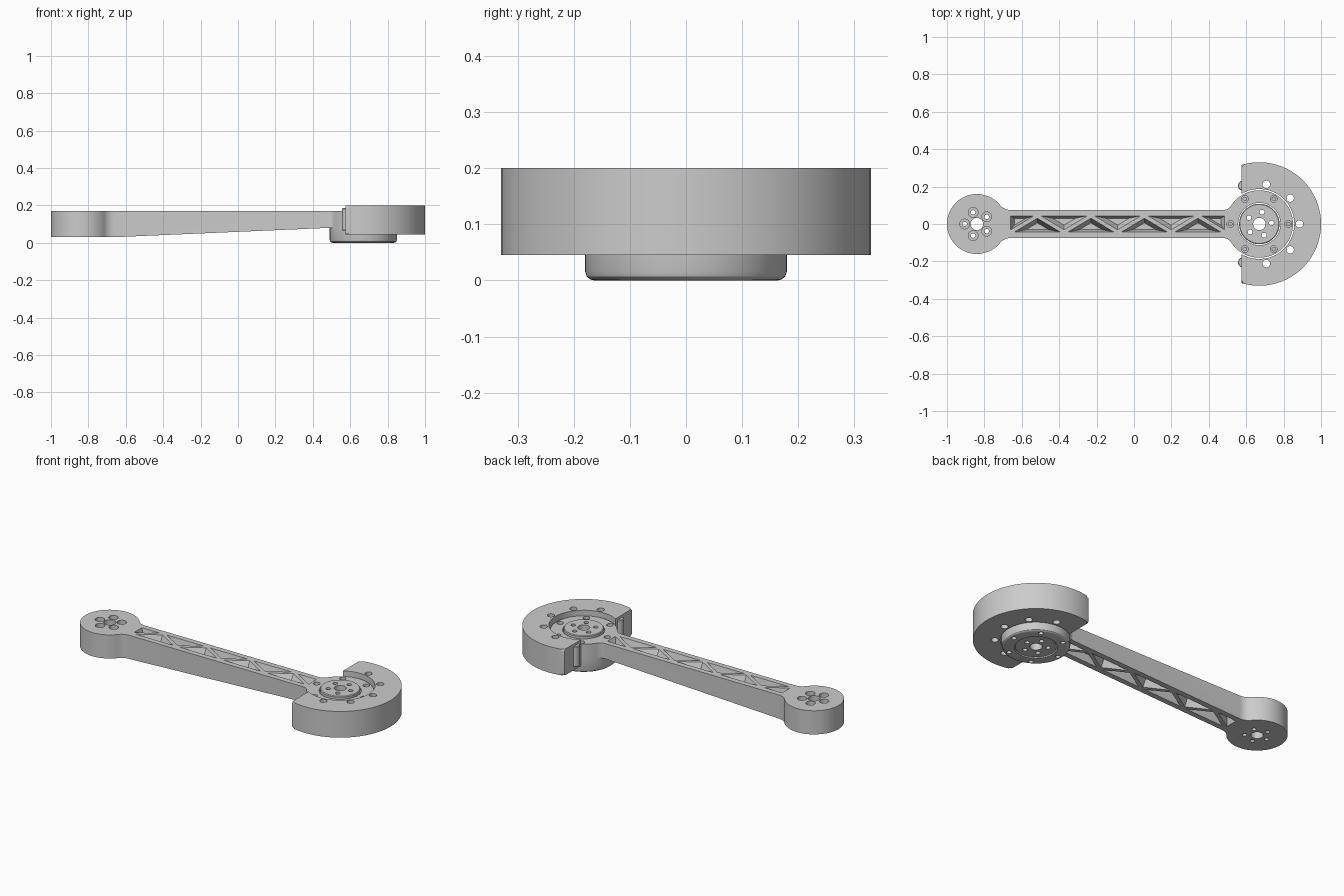
import bpy, bmesh
from math import cos, sin, pi, radians, sqrt, atan2

if "Cube" in bpy.data.objects:
    bpy.data.objects.remove(bpy.data.objects["Cube"])

CX, HX = -0.84, 0.67          # centres of the small end and of the hub
TOP, HALF = 0.17, 0.075       # top and half width of the beam


def finish(name, bm):
    bmesh.ops.recalc_face_normals(bm, faces=bm.faces)
    me = bpy.data.meshes.new(name)
    bm.to_mesh(me)
    bm.free()
    ob = bpy.data.objects.new(name, me)
    bpy.context.collection.objects.link(ob)
    return ob


def loft(bm, loops, closed=False):
    """Skin equal-length loops of points; cap the ends unless closed."""
    rows = [[bm.verts.new(p) for p in lp] for lp in loops]
    n = len(rows[0])
    pairs = list(zip(rows, rows[1:])) + ([(rows[-1], rows[0])] if closed else [])
    for a, b in pairs:
        for i in range(n):
            j = (i + 1) % n
            bm.faces.new((a[i], a[j], b[j], b[i]))
    if not closed:
        bm.faces.new(rows[0])
        bm.faces.new(rows[-1])


def lathe(bm, prof, x, y=0, n=32, closed=False):
    loft(bm, [[(x + r * cos(2 * pi * k / n), y + r * sin(2 * pi * k / n), z)
               for k in range(n)] for r, z in prof], closed)


def polar(cx, r, count, start):
    return [(cx + r * cos(radians(start) + 2 * pi * k / count),
             r * sin(radians(start) + 2 * pi * k / count)) for k in range(count)]


def arc(cx, cy, r, a0, a1, n):
    return [(cx + r * cos(a0 + (a1 - a0) * k / n), cy + r * sin(a0 + (a1 - a0) * k / n))
            for k in range(n + 1)]


def cut(ob, bm):
    cutter = finish("cutter", bm)
    cutter.hide_render = True
    mod = ob.modifiers.new("cut", 'BOOLEAN')
    mod.operation, mod.solver, mod.object = 'DIFFERENCE', 'EXACT', cutter
    bpy.context.view_layer.objects.active = ob
    bpy.ops.object.modifier_apply(modifier=mod.name)
    bpy.data.objects.remove(cutter)


def smooth(ob):
    for p in ob.data.polygons:
        p.use_smooth = True
    ob.data.set_sharp_from_angle(angle=radians(30))


# Arm: two round ends joined by a beam with filleted necks
def neck(cx, R, f, side):
    fx, fy = cx + side * sqrt((R + f) ** 2 - (HALF + f) ** 2), HALF + f
    return fx, fy, atan2(fy, fx - cx)

fx1, fy1, t1 = neck(CX, 0.16, 0.07, 1)
fx2, fy2, t2 = neck(HX, 0.18, 0.05, -1)
upper = arc(HX, 0, 0.18, 0, t2, 32)
upper += arc(fx2, fy2, 0.05, t2 - pi, -pi / 2, 8)[1:]
upper += arc(fx1, fy1, 0.07, -pi / 2, t1 - pi, 8)
upper += arc(CX, 0, 0.16, t1, pi, 32)[1:]
outline = upper + [(x, -y) for x, y in reversed(upper[1:-1])]
bm = bmesh.new()
loft(bm, [[(x, y, z) for x, y in outline] for z in (0.03, TOP)])
arm = finish("arm", bm)

# Sloped underside
bm = bmesh.new()
slope = [(-0.66, 0.03), (0.49, 0.08), (1.2, 0.08), (1.2, -0.2), (-0.66, -0.2)]
loft(bm, [[(x, y, z) for x, z in slope] for y in (-0.5, 0.5)])
cut(arm, bm)

# Hub bore and screw holes
bm = bmesh.new()
lathe(bm, [(0.113, 0), (0.113, 0.3)], HX, n=64)
for x, y in polar(HX, 0.155, 6, 0):
    lathe(bm, [(0.009, 0.10), (0.009, 0.14), (0.018, 0.14), (0.018, 0.3)], x, y, 20)
lathe(bm, [(0.033, 0), (0.033, 0.3)], CX)
for x, y in polar(CX, 0.065, 5, 36):
    lathe(bm, [(0.012, 0), (0.012, 0.09), (0.026, 0.09), (0.026, 0.3)], x, y, 24)
cut(arm, bm)

# Triangular truss pockets, tapering inward from the top and from below
X0, X1, Y = -0.66, 0.485, 0.043
P = (X1 - X0) / 4
W = P / 2 - 0.02
H = 2 * Y * W / (P / 2)
tris = []
for k in range(4):
    c = X0 + P * (k + 0.5)
    tris.append([(c - W, -Y), (c + W, -Y), (c, -Y + H)])
    if k:
        c = X0 + P * k
        tris.append([(c - W, Y), (c + W, Y), (c, Y - H)])
tris.append([(X0, Y), (X0 + W, Y), (X0, Y - H)])
tris.append([(X1, Y), (X1 - W, Y), (X1, Y - H)])
under = lambda x: 0.03 + 0.05 * (x + 0.66) / 1.15
bm = bmesh.new()
for t in tris:
    mx, my = sum(p[0] for p in t) / 3, sum(p[1] for p in t) / 3
    small = [(mx + 0.5 * (x - mx), my + 0.5 * (y - my)) for x, y in t]
    mid = lambda x: (TOP + under(x)) / 2
    loft(bm, [[(x, y, mid(x) + 0.008) for x, y in small],
              [(x, y, TOP) for x, y in t], [(x, y, TOP + 0.05) for x, y in t]])
    loft(bm, [[(x, y, mid(x) - 0.008) for x, y in small],
              [(x, y, under(x)) for x, y in t], [(x, y, under(x) - 0.05) for x, y in t]])
cut(arm, bm)
smooth(arm)

# Counterweight: thick C-shaped block with a flat back and rounded outer rim
R, r, back = 0.33, 0.187, -0.095
a, b = atan2(sqrt(R * R - back * back), back), atan2(sqrt(r * r - back * back), back)
c_shape = arc(HX, 0, R, -a, a, 72) + arc(HX, 0, r, b, -b, 48)
bm = bmesh.new()
loft(bm, [[(x, y, z) for x, y in c_shape] for z in (0.045, 0.2)])
far = lambda v: (v.co.x - HX) ** 2 + v.co.y ** 2 > (R - 0.01) ** 2
rim = [e for e in bm.edges if all(far(v) for v in e.verts)
       and abs(e.verts[0].co.z - e.verts[1].co.z) < 1e-4]
bmesh.ops.bevel(bm, geom=rim, offset=0.014, segments=4, profile=0.5, affect='EDGES')
weight = finish("counterweight", bm)
bm = bmesh.new()
for deg in (-80, -40, 0, 40, 80):
    lathe(bm, [(0.02, 0), (0.02, 0.3)], HX + 0.215 * cos(radians(deg)),
          0.215 * sin(radians(deg)), 24)
cut(weight, bm)
smooth(weight)

# Small bosses on the flat back of the counterweight
for s, side in ((1, "left"), (-1, "right")):
    bm = bmesh.new()
    lathe(bm, [(0.024, 0.065), (0.027, 0.068), (0.027, 0.182), (0.024, 0.185)],
          0.583, 0.205 * s, 24)
    smooth(finish("boss_" + side, bm))

# Motor housing below the hub
bm = bmesh.new()
lathe(bm, [(0.113, 0), (0.164, 0), (0.171, 0.002), (0.177, 0.007), (0.18, 0.016),
           (0.18, 0.08), (0.113, 0.08)], HX, n=72, closed=True)
housing = finish("motor_housing", bm)
bm = bmesh.new()
for x, y in polar(HX, 0.15, 6, 0):
    lathe(bm, [(0.013, -0.1), (0.013, 0.03)], x, y, 20)
cut(housing, bm)
smooth(housing)

# Motor rotor: central disc with bolt circle
bm = bmesh.new()
lathe(bm, [(0.033, 0.004), (0.108, 0.004), (0.108, 0.181), (0.104, 0.185),
           (0.033, 0.185)], HX, n=64, closed=True)
rotor = finish("motor_rotor", bm)
bm = bmesh.new()
for x, y in polar(HX, 0.065, 5, 5):
    lathe(bm, [(0.013, -0.1), (0.013, 0.3)], x, y, 20)
cut(rotor, bm)
smooth(rotor)
